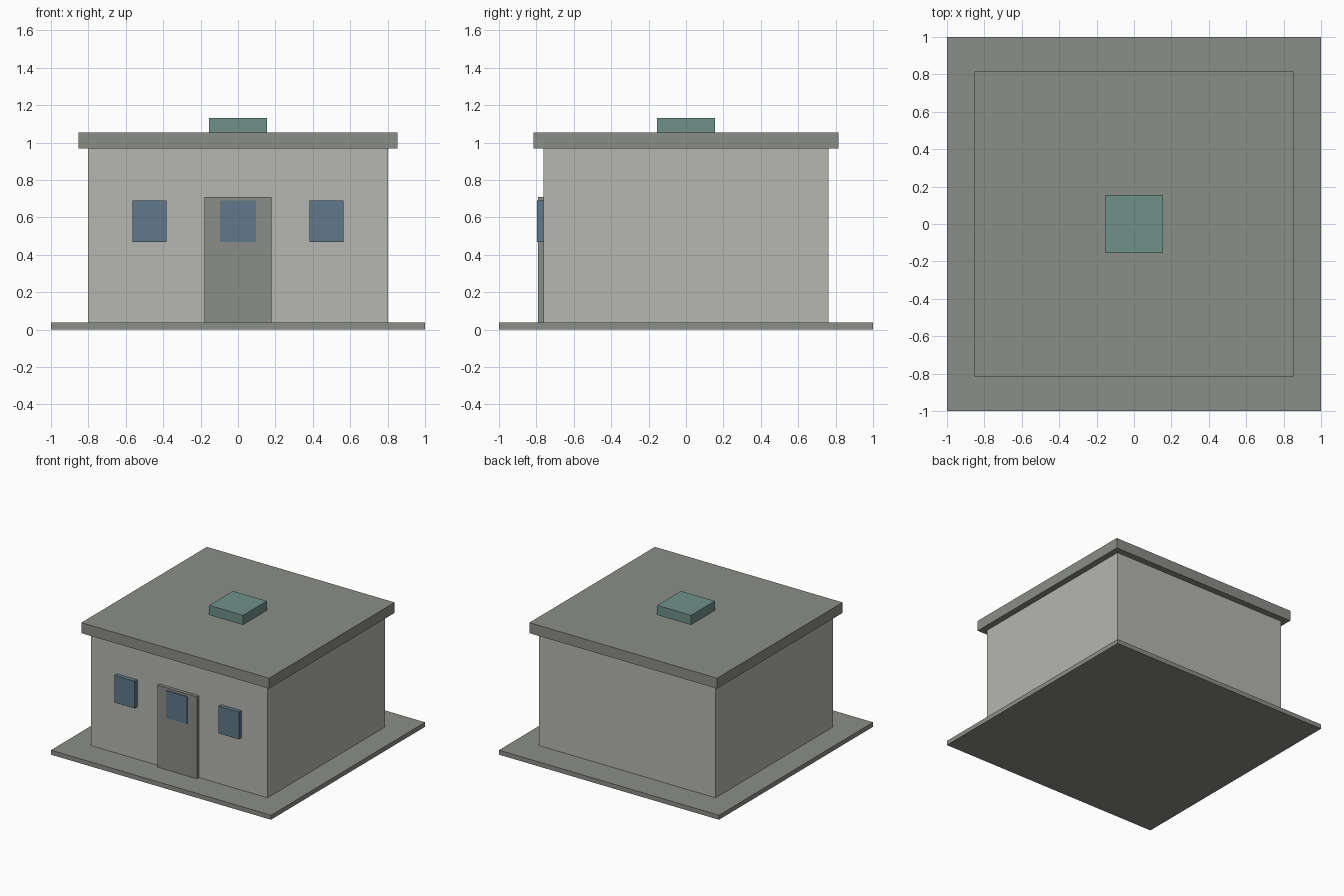
import bpy
import bmesh
from mathutils import Vector

cube = bpy.data.objects.get("Cube")
if cube:
    bpy.data.objects.remove(cube, do_unlink=True)


def material(name, rgb):
    mat = bpy.data.materials.new(name)
    mat.use_nodes = True
    mat.diffuse_color = (*rgb, 1)
    bsdf = next(n for n in mat.node_tree.nodes if n.type == "BSDF_PRINCIPLED")
    bsdf.inputs["Base Color"].default_value = (*rgb, 1)
    return mat


def box(name, low, high, mat):
    """Flat-faced box between two opposite corners."""
    low, high = Vector(low), Vector(high)
    bm = bmesh.new()
    bmesh.ops.create_cube(bm, size=1)
    bmesh.ops.scale(bm, vec=high - low, verts=bm.verts)
    bmesh.ops.translate(bm, vec=(low + high) / 2, verts=bm.verts)
    mesh = bpy.data.meshes.new(name)
    bm.to_mesh(mesh)
    bm.free()
    mesh.materials.append(mat)
    obj = bpy.data.objects.new(name, mesh)
    bpy.context.collection.objects.link(obj)
    return obj


wall_grey = material("wall_grey", (0.465, 0.465, 0.44))
dark_grey = material("dark_grey", (0.26, 0.268, 0.248))
glass_blue = material("glass_blue", (0.118, 0.19, 0.257))
hatch_teal = material("hatch_teal", (0.16, 0.28, 0.25))

BASE_TOP, ROOF_BOTTOM, ROOF_TOP = 0.037, 0.967, 1.053
WALL_X, WALL_Y = 0.803, 0.763
DOOR_FRONT, GLASS_FRONT = -0.79, -0.797
GLASS_LOW, GLASS_HIGH = 0.467, 0.69

# Building shell
box("ground_slab", (-1, -1, 0), (1, 1, BASE_TOP), dark_grey)
box("walls", (-WALL_X, -WALL_Y, BASE_TOP), (WALL_X, WALL_Y, ROOF_BOTTOM), wall_grey)
box("roof", (-0.853, -0.815, ROOF_BOTTOM), (0.853, 0.815, ROOF_TOP), dark_grey)
box("roof_hatch", (-0.154, -0.154, ROOF_TOP), (0.154, 0.154, 1.13), hatch_teal)

# Front door with its glass pane
box("door", (-0.18, DOOR_FRONT, BASE_TOP), (0.18, -WALL_Y, 0.71), dark_grey)
box("door_glass", (-0.095, GLASS_FRONT, GLASS_LOW), (0.095, DOOR_FRONT, GLASS_HIGH), glass_blue)

# Windows either side of the door
for side, x in (("right", -0.473), ("left", 0.473)):
    box(f"window_{side}", (x - 0.092, GLASS_FRONT, GLASS_LOW),
        (x + 0.092, -WALL_Y, GLASS_HIGH), glass_blue)
